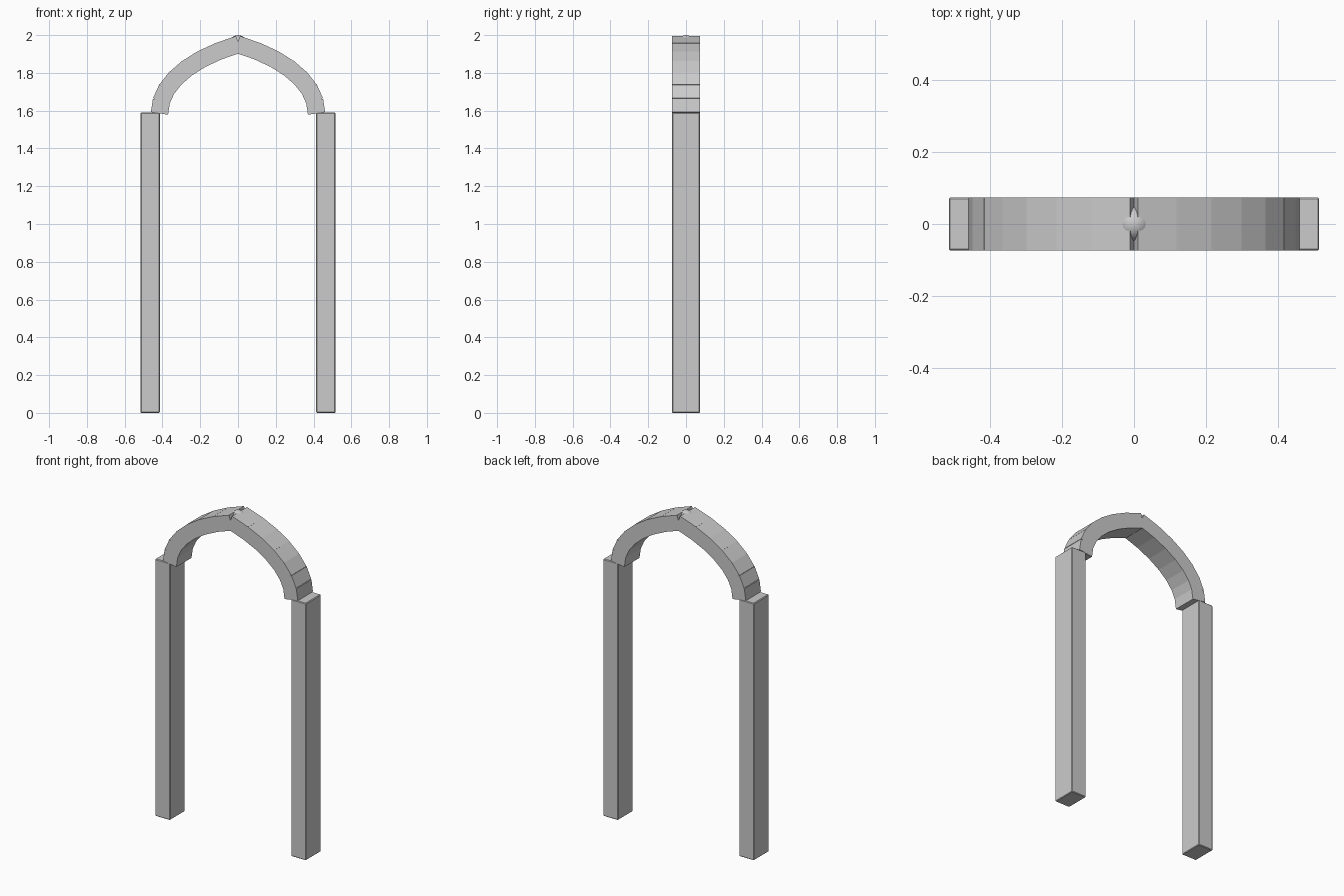
import bpy, math

if "Cube" in bpy.data.objects:
    bpy.data.objects.remove(bpy.data.objects["Cube"])

DEPTH = 0.148
SEGMENTS = 7
SPRING_Z, HALF_SPAN, RISE = 1.59, 0.415, 0.36


def block(name, size, loc, tilt=0.0, bevel=0.0):
    bpy.ops.mesh.primitive_cube_add(size=1, location=loc, rotation=(0, tilt, 0))
    ob = bpy.context.object
    ob.name = name
    ob.scale = size
    bpy.ops.object.transform_apply(location=False, rotation=False, scale=True)
    if bevel:
        mod = ob.modifiers.new("bevel", 'BEVEL')
        mod.width = bevel
        mod.segments = 1
    return ob


def arch_point(i):
    # Stretched 60 degree arc from the springing to the pointed apex
    a = math.radians(60) * i / SEGMENTS
    x = HALF_SPAN * (math.cos(a) - 0.5) / 0.5
    z = SPRING_Z + RISE * math.sin(a) / math.sin(math.radians(60))
    return x, z


for side, label in ((-1, "left"), (1, "right")):
    # Upright post
    block(label + "_post", (0.102, DEPTH, SPRING_Z),
          (side * 0.465, 0, SPRING_Z / 2), bevel=0.004)
    # Curved half of the pointed arch, as overlapping straight blocks
    for i in range(SEGMENTS):
        (x0, z0), (x1, z1) = arch_point(i), arch_point(i + 1)
        length = math.hypot(x1 - x0, z1 - z0) + 0.009
        tilt = side * math.atan2(x1 - x0, z1 - z0)
        block(f"{label}_arch_block_{i + 1}", (0.092, DEPTH, length),
              (side * (x0 + x1) / 2, 0, (z0 + z1) / 2), tilt)

# Round keystone boss set into the apex
bpy.ops.mesh.primitive_uv_sphere_add(segments=24, ring_count=12, radius=0.05,
                                     location=(0, 0, 1.95))
boss = bpy.context.object
boss.name = "apex_boss"
bpy.ops.object.shade_smooth()
